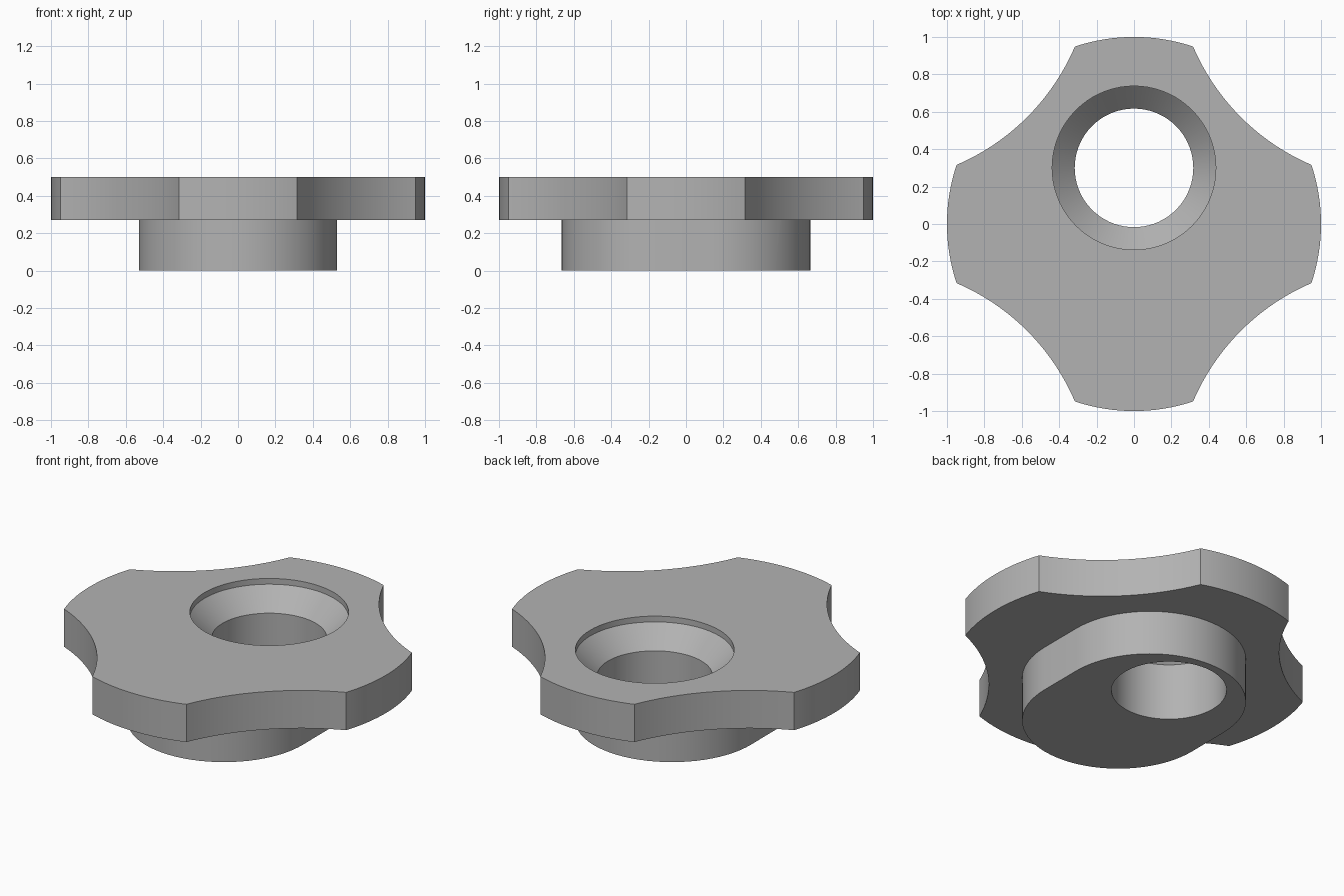
import bpy
import bmesh
from math import pi, cos, sin, sqrt, atan2

if "Cube" in bpy.data.objects:
    bpy.data.objects.remove(bpy.data.objects["Cube"], do_unlink=True)

BOSS_TOP, TOP = 0.27, 0.5
HOLE_Y = 0.30

grey = bpy.data.materials.new("plain grey")
grey.use_nodes = True
colour = (0.45, 0.45, 0.45, 1)
grey.diffuse_color = colour
grey.node_tree.nodes["Principled BSDF"].inputs["Base Color"].default_value = colour


def arc(cx, cy, r, start, end, steps):
    """Points along a circular arc, both ends included."""
    return [(cx + r * cos(start + (end - start) * i / steps),
             cy + r * sin(start + (end - start) * i / steps))
            for i in range(steps + 1)]


def loft(name, rings):
    """Closed solid through a stack of (outline, height) rings."""
    bm = bmesh.new()
    loops = [[bm.verts.new((x, y, z)) for x, y in pts] for pts, z in rings]
    bm.faces.new(loops[0][::-1])
    bm.faces.new(loops[-1])
    for low, high in zip(loops, loops[1:]):
        n = len(low)
        for i in range(n):
            j = (i + 1) % n
            bm.faces.new((low[i], low[j], high[j], high[i]))
    mesh = bpy.data.meshes.new(name)
    bm.to_mesh(mesh)
    bm.free()
    mesh.materials.append(grey)
    obj = bpy.data.objects.new(name, mesh)
    bpy.context.collection.objects.link(obj)
    return obj


# Four-lobed plate outline: rounded lobe tips joined by concave scallops
half_tip = atan2(1, 3)
scallop_r = 1.2
half_chord = sin(pi / 4 - half_tip)
centre_dist = cos(pi / 4 - half_tip) + sqrt(scallop_r ** 2 - half_chord ** 2)
spread = atan2(half_chord, sqrt(scallop_r ** 2 - half_chord ** 2))
plate_outline = []
for k in range(4):
    a = k * pi / 2
    d = a + pi / 4
    plate_outline += arc(0, 0, 1, a - half_tip, a + half_tip, 16)[:-1]
    plate_outline += arc(centre_dist * cos(d), centre_dist * sin(d), scallop_r,
                         d + pi + spread, d + pi - spread, 24)[:-1]
plate = loft("scalloped_plate", [(plate_outline, BOSS_TOP), (plate_outline, TOP)])

# Slot-shaped boss underneath, sunk slightly into the plate for a clean union
boss_outline = arc(0, 0.135, 0.53, 0, pi, 36) + arc(0, -0.135, 0.53, pi, 2 * pi, 36)
boss = loft("slotted_boss", [(boss_outline, 0), (boss_outline, BOSS_TOP + 0.05)])


# Countersunk through hole
def circle(r):
    return arc(0, HOLE_Y, r, 0, 2 * pi, 72)[:-1]


drill = loft("hole_cutter", [(circle(0.317), -0.1), (circle(0.317), 0.345),
                             (circle(0.4375), 0.465), (circle(0.4375), 0.6)])

for tool, operation in ((boss, 'UNION'), (drill, 'DIFFERENCE')):
    mod = plate.modifiers.new(operation.title(), 'BOOLEAN')
    mod.operation = operation
    mod.solver = 'EXACT'
    mod.object = tool

# Bake the cuts, then drop the helper solids
bpy.context.view_layer.update()
result = bpy.data.meshes.new_from_object(
    plate.evaluated_get(bpy.context.evaluated_depsgraph_get()))
plate.modifiers.clear()
plate.data = result
for helper in (boss, drill):
    bpy.data.objects.remove(helper, do_unlink=True)

plate.name = "scalloped_knob"
bpy.ops.object.select_all(action='DESELECT')
plate.select_set(True)
bpy.context.view_layer.objects.active = plate
bpy.ops.object.shade_smooth_by_angle(angle=pi / 9)
